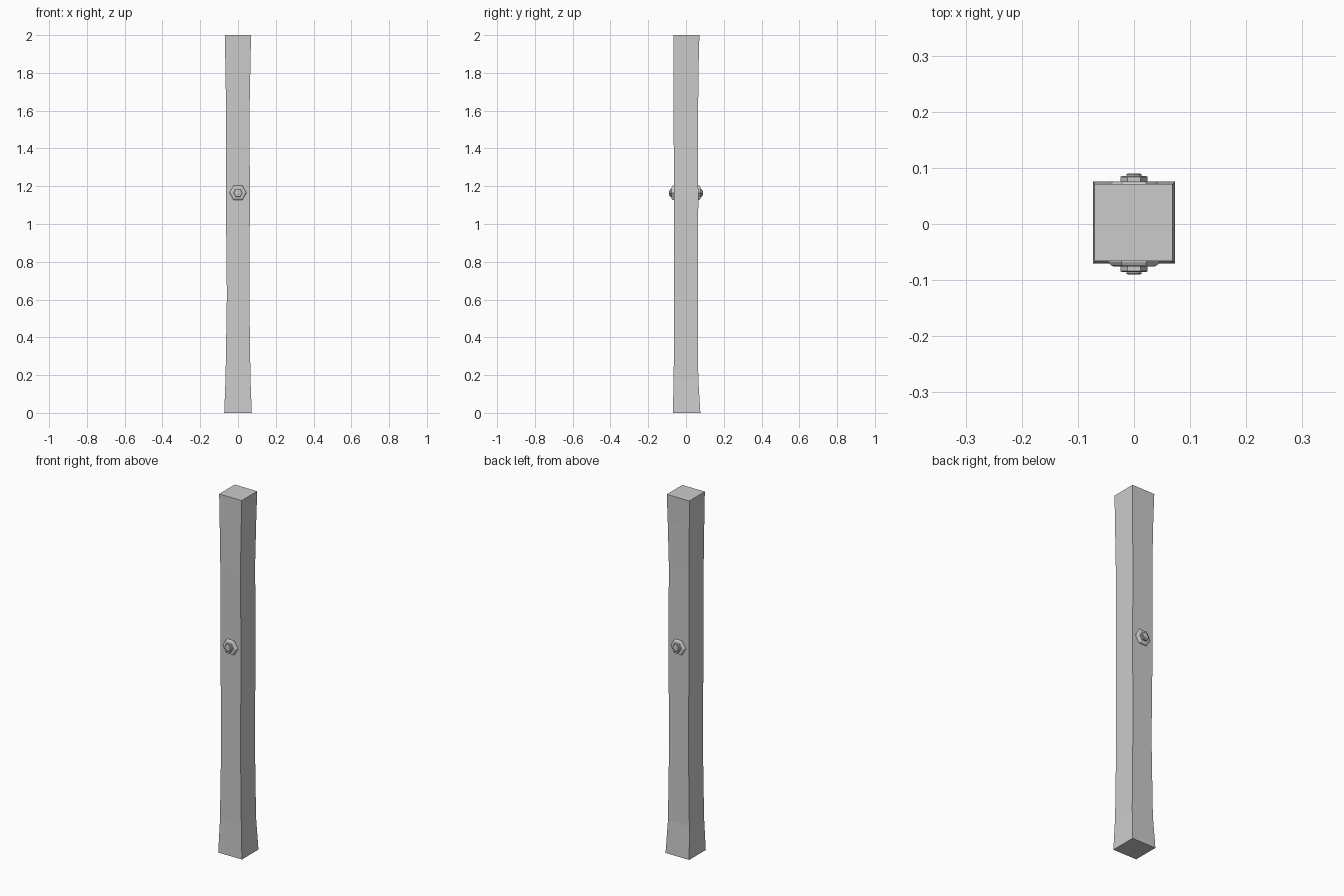
import bpy, bmesh
from math import cos, sin, pi

if "Cube" in bpy.data.objects:
    bpy.data.objects.remove(bpy.data.objects["Cube"])


def loft(name, rings):
    """Skin a list of equal-length point rings and cap both ends."""
    bm = bmesh.new()
    loops = [[bm.verts.new(p) for p in ring] for ring in rings]
    n = len(loops[0])
    for a, b in zip(loops, loops[1:]):
        for i in range(n):
            j = (i + 1) % n
            bm.faces.new((a[i], a[j], b[j], b[i]))
    bm.faces.new(loops[0])
    bm.faces.new(loops[-1])
    bmesh.ops.recalc_face_normals(bm, faces=bm.faces[:])
    mesh = bpy.data.meshes.new(name)
    bm.to_mesh(mesh)
    bm.free()
    obj = bpy.data.objects.new(name, mesh)
    bpy.context.collection.objects.link(obj)
    return obj


# Hand-hewn timber post: z, x min, x max, y min, y max
sections = [
    (0.00, -0.073, 0.073, -0.070, 0.076),
    (0.18, -0.066, 0.066, -0.065, 0.065),
    (0.62, -0.059, 0.060, -0.064, 0.063),
    (1.12, -0.064, 0.063, -0.063, 0.065),
    (1.60, -0.063, 0.061, -0.066, 0.064),
    (1.85, -0.067, 0.066, -0.066, 0.067),
    (2.00, -0.070, 0.069, -0.066, 0.071),
]
loft("post", [[(x0, y0, z), (x1, y0, z), (x1, y1, z), (x0, y1, z)]
              for z, x0, x1, y0, y1 in sections])

BOLT_Z = 1.165


def turned(name, profile, sides, side):
    """Stack of rings (radius, distance from centre) along the y axis."""
    return loft(name, [[(r * cos(2 * pi * i / sides), side * d,
                         BOLT_Z + r * sin(2 * pi * i / sides))
                        for i in range(sides)] for r, d in profile])


# Bolt fittings on the front and back faces
for label, side in (("front", -1), ("back", 1)):
    turned(label + "_hex_plate", [(0.045, 0.050), (0.045, 0.068),
                                  (0.042, 0.073), (0.036, 0.076)], 6, side)
    turned(label + "_hex_nut", [(0.024, 0.070), (0.024, 0.084),
                                (0.022, 0.0855)], 6, side)
    tip = turned(label + "_bolt_tip", [(0.0135, 0.080), (0.0135, 0.0885),
                                       (0.011, 0.090)], 12, side)
